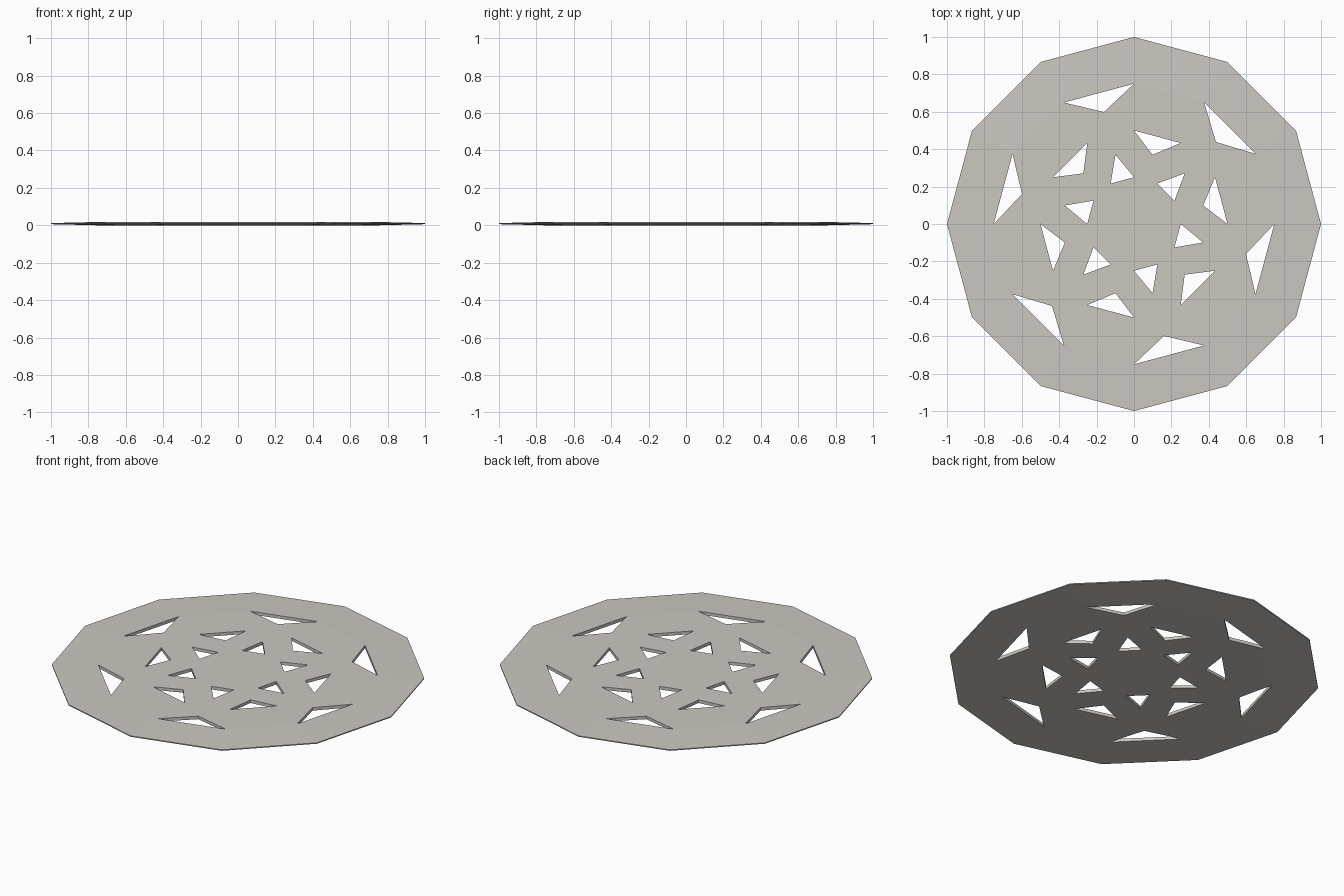
import bpy, bmesh, math

if "Cube" in bpy.data.objects:
    bpy.data.objects.remove(bpy.data.objects["Cube"])

RINGS = [1.0, 0.75, 0.5, 0.25]
MIDS = {1: 0.62, 2: 0.383}          # band index -> radius of its sector midpoints
HALF = 0.009                        # half thickness of the plate


def half_thickness(r):
    # thin edge at the rim, full thickness inside
    return HALF if r < 0.9 else 0.003


def polar(bm, r, deg):
    a = math.radians(deg)
    return bm.verts.new((r * math.cos(a), r * math.sin(a), 0))


bm = bmesh.new()
rings = [[polar(bm, r, 30 * i) for i in range(12)] for r in RINGS]
centre = bm.verts.new((0, 0, 0))

for i in range(12):
    j = (i + 1) % 12
    odd = i % 2 == 1
    # solid outer band and hub
    bm.faces.new((rings[0][i], rings[0][j], rings[1][j], rings[1][i]))
    bm.faces.new((centre, rings[3][i], rings[3][j]))
    # pierced bands: each sector is four triangles, some left open
    for k, rm in MIDS.items():
        m = polar(bm, rm, 30 * i + 15)
        out, inn = rings[k], rings[k + 1]
        open_outer = odd if k == 1 else not odd
        open_inner = k == 2 and odd
        if not open_outer:
            bm.faces.new((m, out[i], out[j]))
        if not open_inner:
            bm.faces.new((m, inn[j], inn[i]))
        bm.faces.new((m, inn[i], out[i]))
        bm.faces.new((m, out[j], inn[j]))

# give the sheet its thickness
bottom = list(bm.verts)
res = bmesh.ops.extrude_face_region(bm, geom=list(bm.faces), use_keep_orig=True)
top = [g for g in res["geom"] if isinstance(g, bmesh.types.BMVert)]
for verts, s in ((bottom, -1), (top, 1)):
    for v in verts:
        v.co.z = HALF + s * half_thickness(v.co.xy.length)
bmesh.ops.recalc_face_normals(bm, faces=list(bm.faces))

mesh = bpy.data.meshes.new("pierced_disc")
bm.to_mesh(mesh)
bm.free()
mat = bpy.data.materials.new("warm light grey")
mat.diffuse_color = (0.60, 0.57, 0.53, 1)
mat.use_nodes = True
mat.node_tree.nodes["Principled BSDF"].inputs["Base Color"].default_value = mat.diffuse_color
mesh.materials.append(mat)
disc = bpy.data.objects.new("pierced_disc", mesh)
bpy.context.collection.objects.link(disc)
